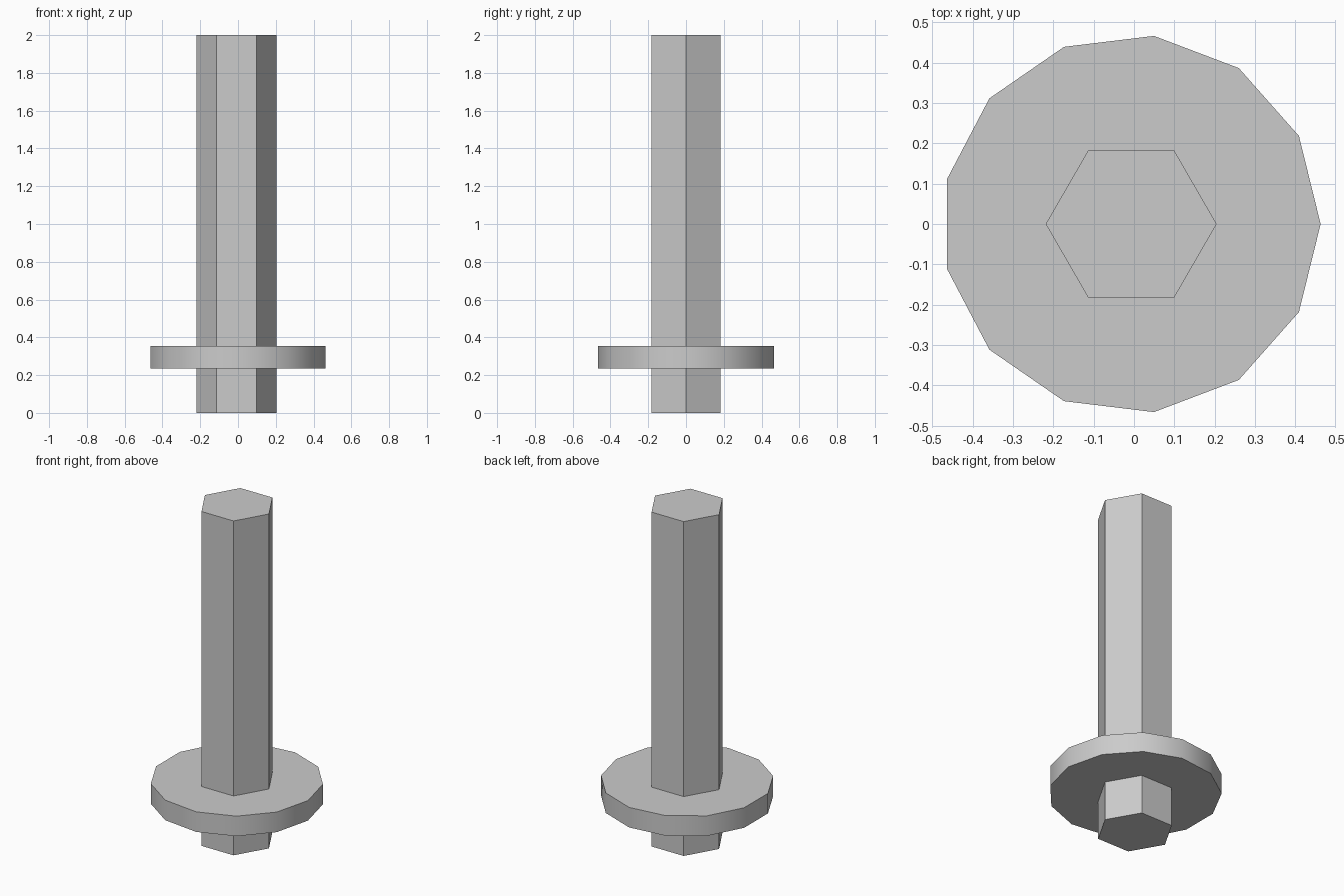
import bpy
import math

default_cube = bpy.data.objects.get("Cube")
if default_cube:
    bpy.data.objects.remove(default_cube, do_unlink=True)

CENTRE_X = -0.007

grey = bpy.data.materials.new("plain_grey")
grey.use_nodes = True
colour = (0.6, 0.6, 0.6, 1)
grey.diffuse_color = colour
grey.node_tree.nodes["Principled BSDF"].inputs["Base Color"].default_value = colour


def prism(name, sides, radius, bottom, top):
    """Upright prism with its first corner pointing towards +x."""
    bpy.ops.mesh.primitive_cylinder_add(
        vertices=sides, radius=radius, depth=top - bottom,
        location=(CENTRE_X, 0, (bottom + top) / 2),
        rotation=(0, 0, -math.pi / 2))
    obj = bpy.context.object
    obj.name = name
    obj.data.materials.append(grey)
    bpy.ops.object.transform_apply(location=False, rotation=True, scale=False)
    return obj


# Hexagonal shaft running the full height
prism("hex_shaft", 6, 0.212, 0, 2)

# Thin round collar with a softly shaded rim
prism("collar_disc", 13, 0.47, 0.235, 0.355)
bpy.ops.object.shade_smooth_by_angle(angle=math.radians(30))
